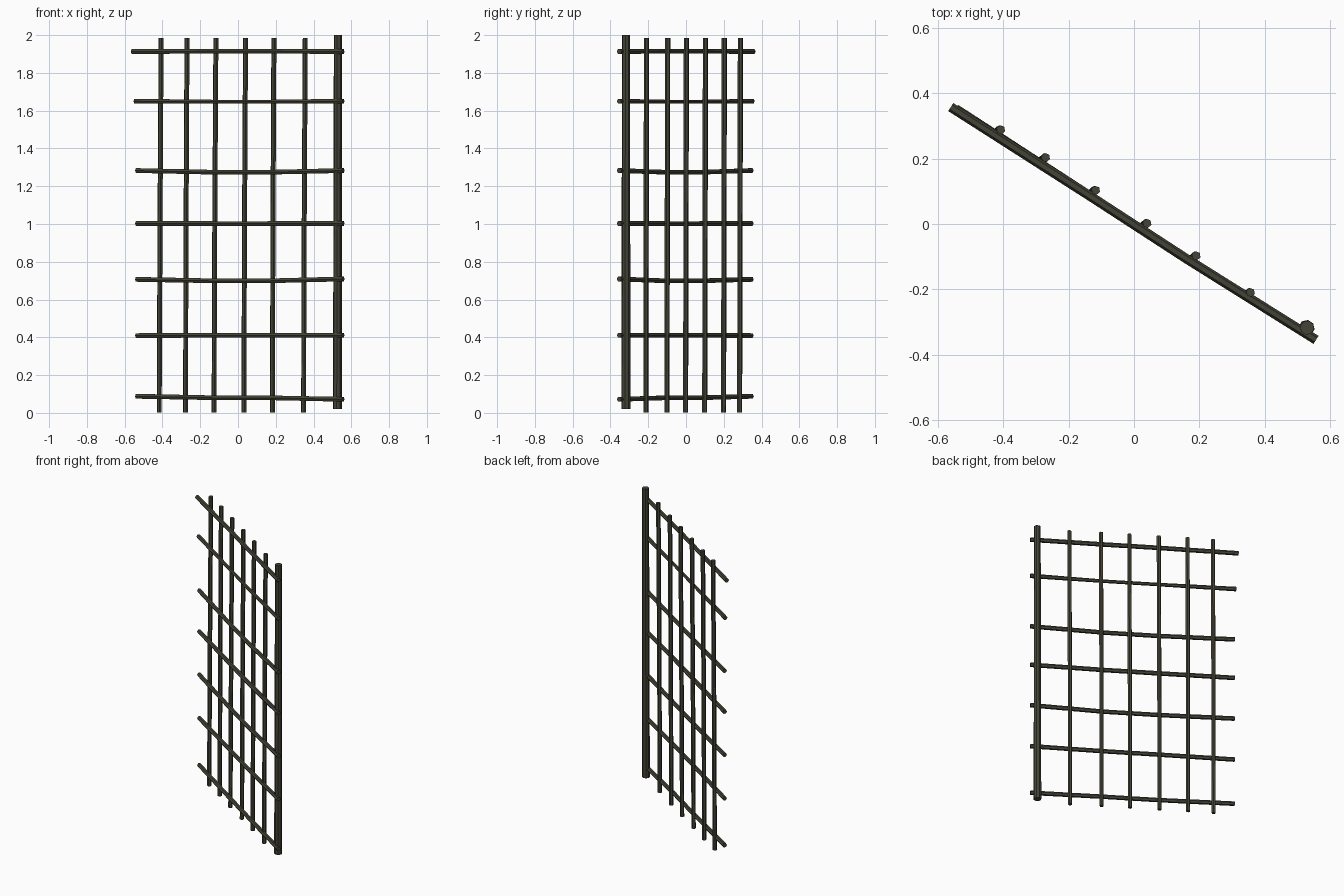
import bpy, bmesh, math
from mathutils import Vector

if "Cube" in bpy.data.objects:
    bpy.data.objects.remove(bpy.data.objects["Cube"])

wood = bpy.data.materials.new("dark olive wood")
wood.diffuse_color = (0.058, 0.057, 0.038, 1)
wood.use_nodes = True
wood.node_tree.nodes["Principled BSDF"].inputs["Base Color"].default_value = wood.diffuse_color


def stick(name, pts, radii, sides, twist=0.0):
    """Faceted stick swept through a few points."""
    pts = [Vector(p) for p in pts]
    d = (pts[-1] - pts[0]).normalized()
    up = Vector((0, 0, 1)) if abs(d.z) < 0.5 else Vector((0.842, -0.539, 0))
    u = d.cross(up).normalized()
    v = u.cross(d).normalized()
    bm = bmesh.new()
    rings = []
    for p, r in zip(pts, radii):
        ring = []
        for i in range(sides):
            a = 2 * math.pi * i / sides + twist
            ring.append(bm.verts.new(p + r * (u * math.cos(a) + v * math.sin(a))))
        rings.append(ring)
    for a, b in zip(rings, rings[1:]):
        for i in range(sides):
            j = (i + 1) % sides
            bm.faces.new((a[i], a[j], b[j], b[i]))
    bm.faces.new(rings[0])
    bm.faces.new(rings[-1])
    bmesh.ops.recalc_face_normals(bm, faces=bm.faces[:])
    me = bpy.data.meshes.new(name)
    bm.to_mesh(me)
    bm.free()
    me.materials.append(wood)
    ob = bpy.data.objects.new(name, me)
    bpy.context.collection.objects.link(ob)


# Corner post
stick("corner_post", [(0.527, -0.318, 0.02), (0.528, -0.318, 1.0), (0.529, -0.317, 2.0)],
      [0.025, 0.023, 0.022], 8, math.pi / 8)

# Thin upright bars, leaning slightly (x at foot, x at top, y)
bars = [(-0.417, -0.407, 0.288), (-0.278, -0.270, 0.203), (-0.127, -0.117, 0.103),
        (0.031, 0.040, 0.002), (0.182, 0.190, -0.097), (0.347, 0.356, -0.209)]
for k, (x0, x1, y) in enumerate(bars):
    stick(f"upright_bar_{k + 1}",
          [(x0, y - 0.004, 0.002), ((x0 + x1) / 2 - 0.001, y - 0.002, 1.0), (x1, y, 1.985)],
          [0.0135, 0.014, 0.014], 6, 0.3)

# Crosswise rails (left end x, heights at left, middle, right, middle radius)
rails = [(-0.56, 1.913, 1.915, 1.913, 0.0145), (-0.545, 1.650, 1.648, 1.650, 0.011),
         (-0.537, 1.283, 1.274, 1.283, 0.014), (-0.537, 1.003, 1.002, 1.003, 0.0145),
         (-0.537, 0.707, 0.699, 0.709, 0.014), (-0.537, 0.409, 0.411, 0.411, 0.014),
         (-0.537, 0.088, 0.080, 0.072, 0.014)]
for k, (xl, zl, zm, zr, rm) in enumerate(rails):
    off = 0.0 if k == 0 else 0.004
    stick(f"cross_rail_{k + 1}",
          [(xl, -0.638 * xl + off, zl), (-0.12, 0.076, zm), (0.16, -0.106, zm),
           (0.556, -0.354, zr)],
          [0.0145, rm, rm, 0.0145], 6, 0.0)
